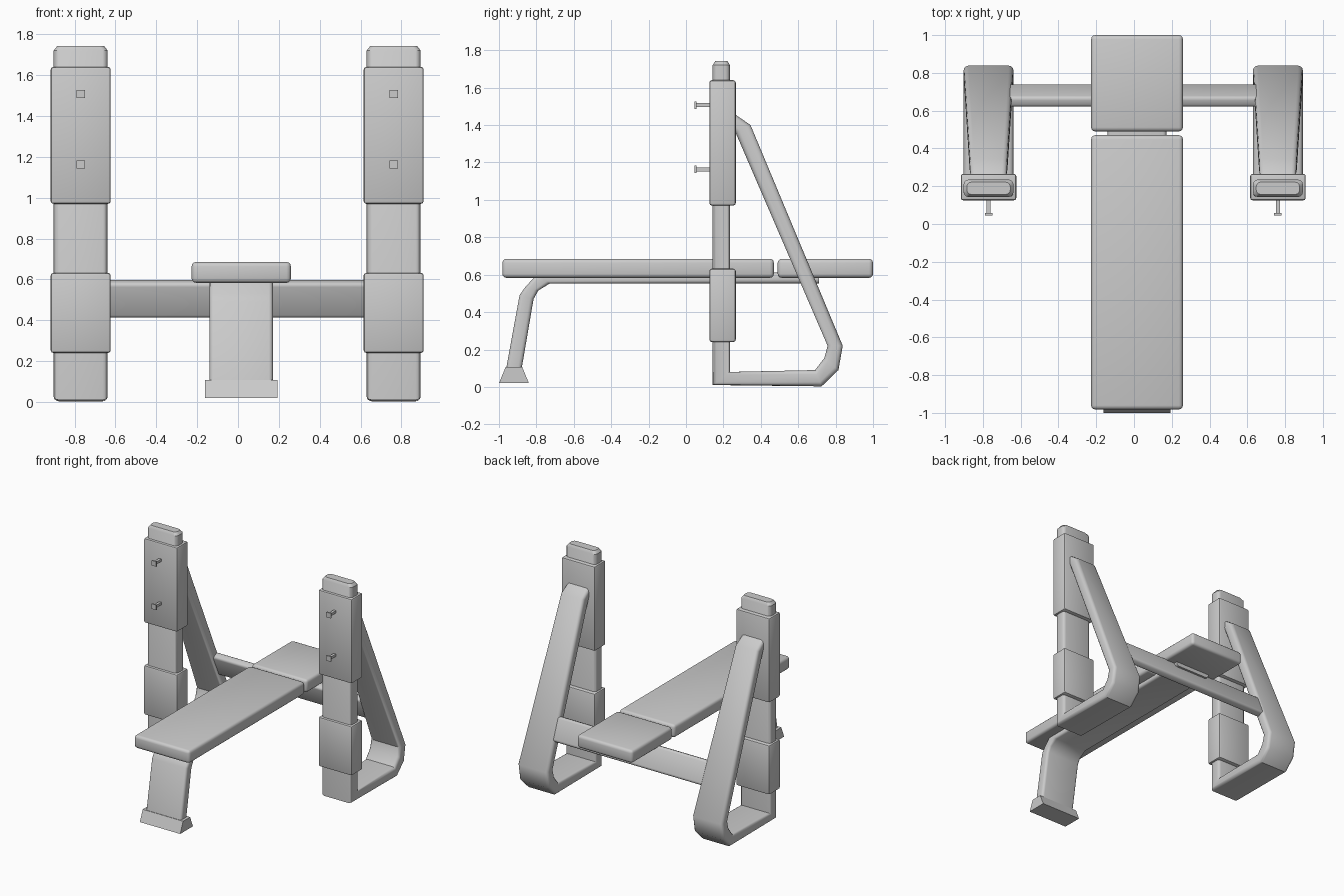
import bpy, bmesh, math
from mathutils import Vector

cube = bpy.data.objects.get("Cube")
if cube:
    bpy.data.objects.remove(cube, do_unlink=True)

grey = bpy.data.materials.new("plain grey")
grey.use_nodes = True
GREY = (0.6, 0.6, 0.6, 1)
grey.diffuse_color = GREY
grey.node_tree.nodes["Principled BSDF"].inputs["Base Color"].default_value = GREY


def finish(name, bm, smooth=True):
    bmesh.ops.recalc_face_normals(bm, faces=bm.faces)
    mesh = bpy.data.meshes.new(name)
    bm.to_mesh(mesh)
    bm.free()
    mesh.materials.append(grey)
    ob = bpy.data.objects.new(name, mesh)
    bpy.context.collection.objects.link(ob)
    if smooth:
        bpy.ops.object.select_all(action="DESELECT")
        ob.select_set(True)
        bpy.context.view_layer.objects.active = ob
        bpy.ops.object.shade_smooth_by_angle(angle=math.radians(35))
    return ob


def box(name, lo, hi, bevel=0.0, segments=3):
    """Box between two corners, with rounded edges."""
    lo, hi = Vector(lo), Vector(hi)
    bm = bmesh.new()
    bmesh.ops.create_cube(bm, size=1)
    bmesh.ops.scale(bm, vec=hi - lo, verts=bm.verts)
    if bevel:
        bmesh.ops.bevel(bm, geom=bm.edges[:], offset=bevel, segments=segments,
                        profile=0.5, affect="EDGES")
    ob = finish(name, bm, bevel > 0)
    ob.location = (lo + hi) / 2
    return ob


def band(name, stations, x, r=0.025, steps=3):
    """Loft a rounded flat tube through (inner yz, outer yz, half width)."""
    bm = bmesh.new()
    rings = []
    for inner, outer, w in stations:
        a, b = Vector((0, *inner)), Vector((0, *outer))
        h, mid = (b - a).length / 2, (a + b) / 2
        axis = (b - a).normalized()
        ring = []
        for k, (sx, st) in enumerate(((1, 1), (-1, 1), (-1, -1), (1, -1))):
            for i in range(steps + 1):
                ang = math.pi / 2 * (k + i / steps)
                px = sx * (w - r) + r * math.cos(ang)
                pt = st * (h - r) + r * math.sin(ang)
                ring.append(bm.verts.new(mid + axis * pt + Vector((x + px, 0, 0))))
        rings.append(ring)
    n = len(rings[0])
    for p, q in zip(rings, rings[1:]):
        for i in range(n):
            j = (i + 1) % n
            bm.faces.new((p[i], p[j], q[j], q[i]))
    bm.faces.new(rings[0])
    bm.faces.new(rings[-1])
    return finish(name, bm)


# Side frames: slanted brace, floor runner and upright as one bent band
side_path = [
    ((0.26, 1.37), (0.265, 1.455), 0.095),
    ((0.265, 1.36), (0.345, 1.40), 0.1),
    ((0.757, 0.22), (0.838, 0.22), 0.132),
    ((0.74, 0.155), (0.815, 0.09), 0.132),
    ((0.69, 0.09), (0.725, 0.003), 0.132),
    ((0.235, 0.08), (0.143, 0.01), 0.132),
    ((0.235, 1.72), (0.143, 1.72), 0.132),
    ((0.222, 1.742), (0.156, 1.742), 0.115),
]
for side, s in (("right", -1), ("left", 1)):
    cx = -0.004 + s * 0.766
    band(side + "_side_frame", side_path, cx)
    for part, z0, z1 in (("lower", 0.24, 0.632), ("upper", 0.97, 1.64)):
        box(f"{side}_{part}_sleeve", (cx - 0.147, 0.125, z0),
            (cx + 0.147, 0.266, z1), 0.013, 2)
    # Bar pegs with square heads
    for part, z in (("lower", 1.163), ("upper", 1.507)):
        box(f"{side}_{part}_peg", (cx - 0.01, 0.055, z - 0.01),
            (cx + 0.01, 0.14, z + 0.01))
        box(f"{side}_{part}_peg_head", (cx - 0.02, 0.046, z - 0.02),
            (cx + 0.02, 0.057, z + 0.02))

# Crossbar, leaning with the braces
bar = box("rear_crossbar", (-0.7, -0.03, -0.093), (0.7, 0.03, 0.093), 0.018)
bar.location = (0, 0.68, 0.505)
bar.rotation_euler.x = math.radians(23)

# Bench frame: front leg bending into the rail under the pads
bx = 0.016
band("bench_frame", [
    ((-0.88, 0.09), (-0.963, 0.09), 0.155),
    ((-0.815, 0.47), (-0.89, 0.49), 0.155),
    ((-0.79, 0.515), (-0.862, 0.53), 0.155),
    ((-0.73, 0.552), (-0.795, 0.605), 0.155),
    ((0.71, 0.552), (0.71, 0.612), 0.155),
], bx, r=0.02)

# Pads
box("seat_pad", (bx - 0.243, -0.982, 0.583), (bx + 0.243, 0.47, 0.685), 0.022)
box("head_pad", (bx - 0.243, 0.49, 0.583), (bx + 0.243, 1.0, 0.685), 0.022)

# Foot: block narrowing upwards from front to back
foot = box("front_foot", (bx - 0.177, -1.0, 0.02), (bx + 0.177, -0.84, 0.107))
for v in foot.data.vertices:
    if v.co.z > 0:
        v.co.y *= 0.55
